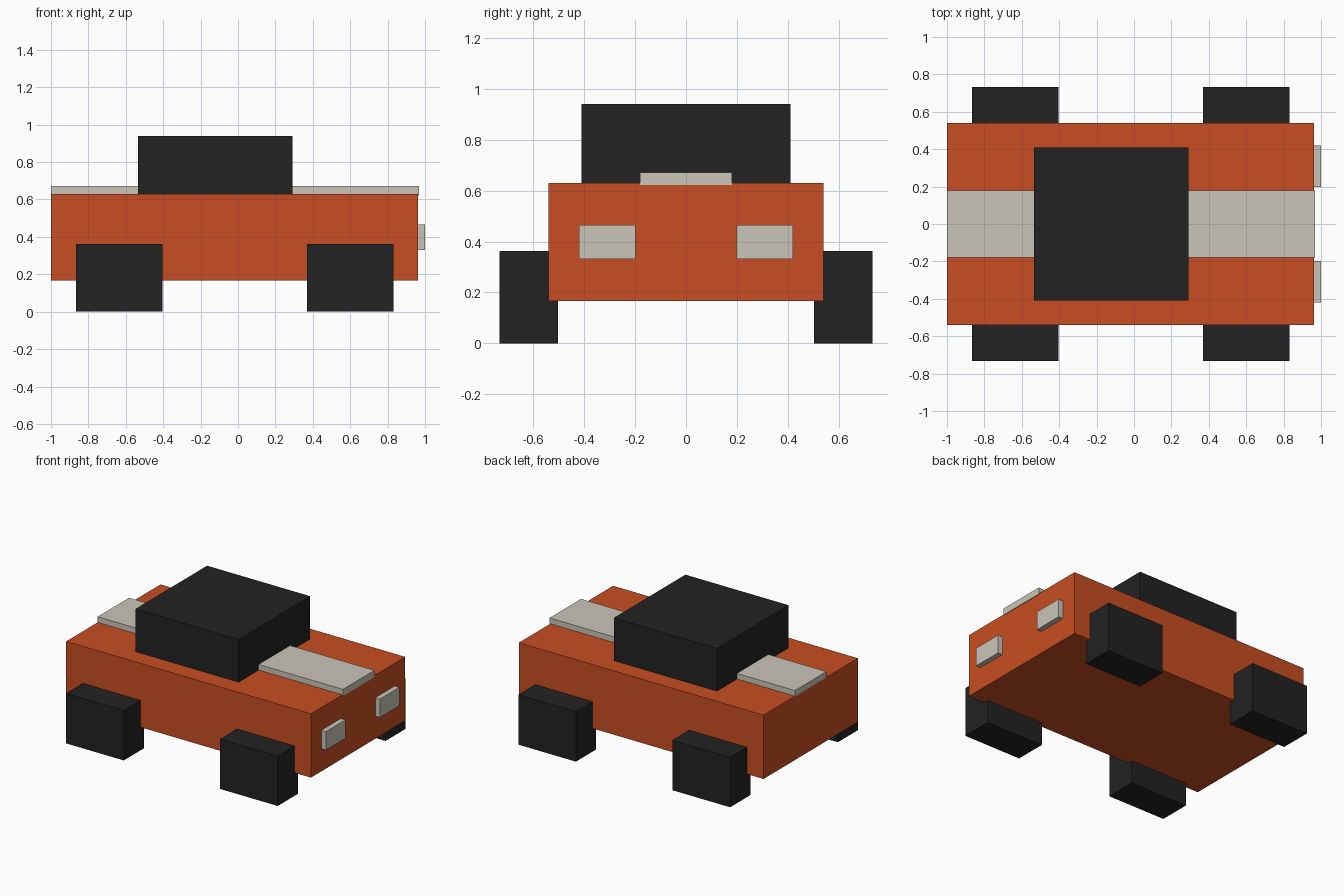
import bpy

cube = bpy.data.objects.get("Cube")
if cube:
    bpy.data.objects.remove(cube, do_unlink=True)


def make_material(name, rgb):
    mat = bpy.data.materials.new(name)
    mat.use_nodes = True
    color = (*rgb, 1.0)
    mat.diffuse_color = color
    for node in mat.node_tree.nodes:
        if node.type == 'BSDF_PRINCIPLED':
            node.inputs["Base Color"].default_value = color
            node.inputs["Roughness"].default_value = 0.8
    return mat


def box(name, x, y, z, mat):
    """Box spanning the given (low, high) range on each axis."""
    spans = (x, y, z)
    bpy.ops.mesh.primitive_cube_add(size=1, location=[(a + b) / 2 for a, b in spans])
    obj = bpy.context.object
    obj.name = name
    obj.scale = [b - a for a, b in spans]
    bpy.ops.object.transform_apply(location=False, rotation=False, scale=True)
    obj.data.materials.append(mat)
    return obj


orange = make_material("orange paint", (0.578, 0.076, 0.016))
black = make_material("black", (0.016, 0.016, 0.016))
cream = make_material("cream", (0.591, 0.558, 0.485))

# Body, cabin and the raised stripe running under the cabin
box("body", (-1.0, 0.963), (-0.54, 0.54), (0.167, 0.63), orange)
box("cabin", (-0.535, 0.292), (-0.41, 0.41), (0.625, 0.94), black)
box("stripe", (-1.0, 0.968), (-0.18, 0.18), (0.622, 0.671), cream)

# Block wheels and headlights, mirrored across y
for side_name, side in (("near", -1), ("far", 1)):
    def across(low, high):
        return tuple(sorted((side * low, side * high)))

    for end_name, x in (("rear", (-0.867, -0.403)), ("front", (0.37, 0.832))):
        box(f"{end_name}_wheel_{side_name}", x, across(0.502, 0.733), (0, 0.362), black)
    box(f"headlight_{side_name}", (0.95, 1.0), across(0.198, 0.421), (0.331, 0.465), cream)
